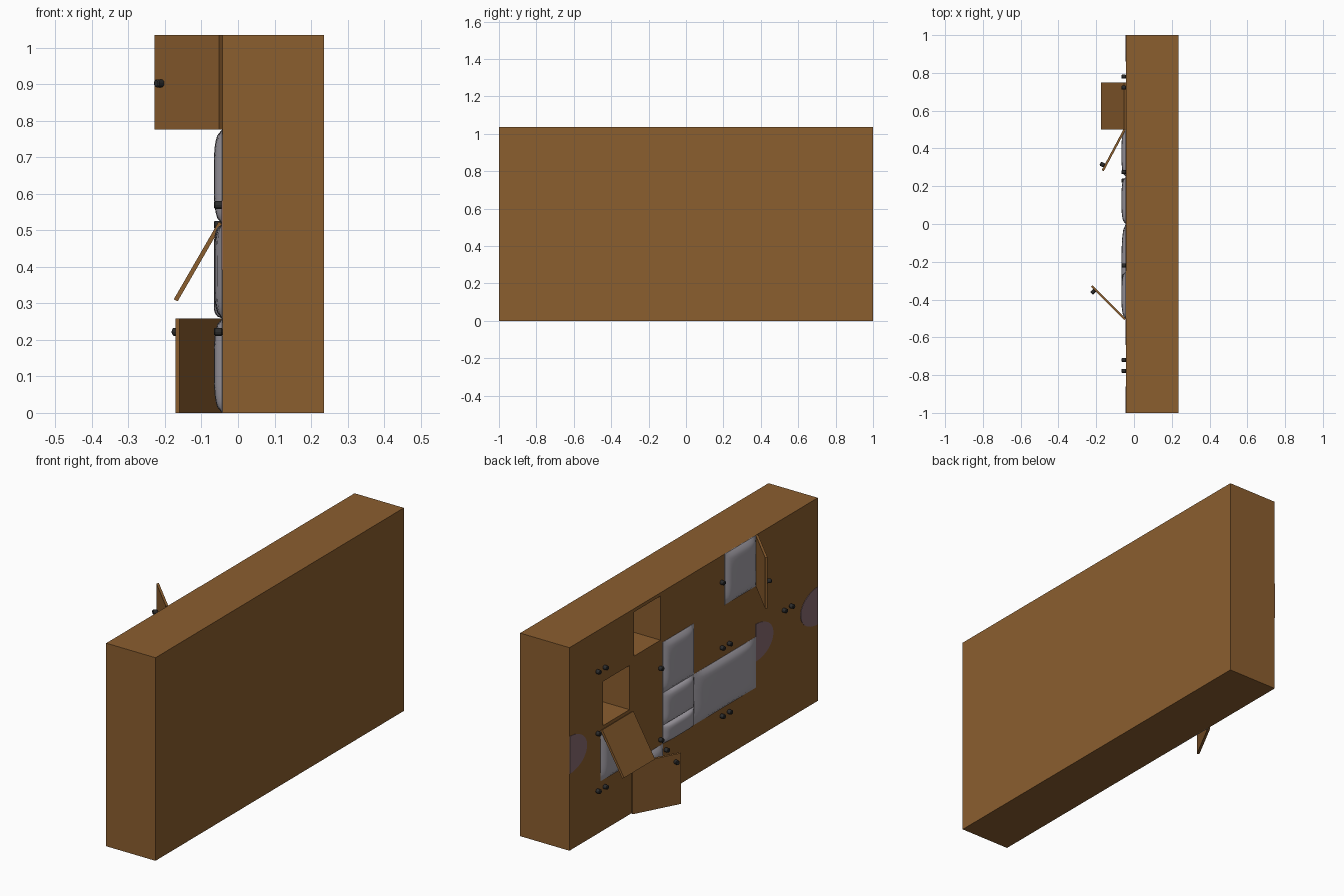
import bpy, bmesh, math
from mathutils import Vector, Matrix

if "Cube" in bpy.data.objects:
    bpy.data.objects.remove(bpy.data.objects["Cube"])

FACE = -0.043          # plane of the drawer fronts (facing -x)
BACK = 0.235
COL, ROW = 0.25, 1.035 / 4


def material(name, rgb):
    m = bpy.data.materials.new(name)
    m.diffuse_color = (*rgb, 1)
    m.use_nodes = True
    m.node_tree.nodes["Principled BSDF"].inputs["Base Color"].default_value = m.diffuse_color
    return m


wood = material("brown wood", (0.26, 0.112, 0.028))
cloth = material("grey cushion", (0.38, 0.36, 0.40))
black = material("black knob", (0.025, 0.025, 0.025))
stain = material("mauve patch", (0.25, 0.15, 0.17))


def finish(name, bm, mat):
    bmesh.ops.recalc_face_normals(bm, faces=bm.faces)
    me = bpy.data.meshes.new(name)
    bm.to_mesh(me)
    bm.free()
    me.materials.append(mat)
    ob = bpy.data.objects.new(name, me)
    bpy.context.collection.objects.link(ob)
    return ob


def box(name, lo, hi, mat, matrix=Matrix()):
    lo, hi = Vector(lo), Vector(hi)
    bm = bmesh.new()
    bmesh.ops.create_cube(bm, size=1)
    for v in bm.verts:
        v.co = matrix @ Vector([(lo[i] + hi[i]) / 2 + v.co[i] * (hi[i] - lo[i]) for i in range(3)])
    return finish(name, bm, mat)


def knob(name, base, direction):
    d = Vector(direction).normalized()
    bm = bmesh.new()
    rot = d.to_track_quat('Z', 'Y').to_matrix().to_4x4()
    bmesh.ops.create_cone(bm, cap_ends=True, segments=12, radius1=0.011, radius2=0.011, depth=0.024,
                          matrix=Matrix.Translation(Vector(base) + d * 0.011) @ rot)
    edges = [e for e in bm.edges if abs((e.verts[0].co - e.verts[1].co).dot(d)) < 1e-5]
    bmesh.ops.bevel(bm, geom=edges, offset=0.003, segments=1, affect='EDGES')
    return finish(name, bm, black)


def cushion(name, y0, y1, z0, z1, bulge=0.022, n=16):
    # padded front, closed at the back inside the cabinet
    bm = bmesh.new()
    bmesh.ops.create_grid(bm, x_segments=n, y_segments=n, size=1)
    for v in bm.verts:
        u, w = v.co.x, v.co.y
        h = (max(0, 1 - u ** 4) * max(0, 1 - w ** 4)) ** 0.6
        v.co = Vector((FACE - 0.001 - bulge * h, y0 + (u + 1) / 2 * (y1 - y0), z0 + (w + 1) / 2 * (z1 - z0)))
    rim = [e for e in bm.edges if e.is_boundary]
    new = bmesh.ops.extrude_edge_only(bm, edges=rim)["geom"]
    for v in new:
        if isinstance(v, bmesh.types.BMVert):
            v.co.x = FACE + 0.003
    bmesh.ops.holes_fill(bm, edges=[e for e in bm.edges if e.is_boundary])
    ob = finish(name, bm, cloth)
    bpy.context.view_layer.objects.active = ob
    ob.select_set(True)
    bpy.ops.object.shade_smooth_by_angle(angle=math.radians(40))
    ob.select_set(False)


def patch(name, y, side, z=0.487, ry=0.14, rz=0.095, n=20):
    # thin half-ellipse plate on the front
    bm = bmesh.new()
    vs = [bm.verts.new((FACE - 0.002, y + side * ry * math.cos(a), z + rz * math.sin(a)))
          for a in [math.pi * (i / n - 0.5) for i in range(n + 1)]]
    f = bm.faces.new(vs)
    out = bmesh.ops.extrude_face_region(bm, geom=[f])["geom"]
    for v in out:
        if isinstance(v, bmesh.types.BMVert):
            v.co.x = FACE + 0.001
    finish(name, bm, stain)


# cabinet body with two empty pigeonholes
body = box("cabinet_body", (FACE, -1, 0), (BACK, 1, 4 * ROW), wood)
for i, (y, r) in enumerate([(0.25, 3), (0.5, 2)]):
    cut = box(f"pigeonhole_cutter_{i}", (FACE - 0.1, y + 0.017, r * ROW + 0.017),
              (BACK - 0.015, y + COL - 0.02, (r + 1) * ROW - 0.017), wood)
    cut.hide_render = True
    cut.hide_viewport = True
    mod = body.modifiers.new("pigeonhole", 'BOOLEAN')
    mod.operation = 'DIFFERENCE'
    mod.solver = 'EXACT'
    mod.object = cut

# cushions filling the open cells
for i, c in enumerate([
        (0.0, 0.25, 2 * ROW, 3 * ROW), (0.0, 0.25, 0.352, 2 * ROW), (0.0, 0.25, ROW, 0.352),
        (-0.5, 0.0, ROW, 2 * ROW), (-0.5, -0.25, 3 * ROW, 4 * ROW),
        (0.5, 0.75, ROW, 2 * ROW), (0.25, 0.5, 0.0, ROW)]):
    cushion(f"cushion_{i}", *c)

# side-hinged open doors: hinge y, direction along y, row, angle, knob height
T = 0.012
for name, y, s, r, ang, kz in [("upper_door", -0.5, 1, 3, 45, 0.903), ("lower_door", 0.5, -1, 0, 28, 0.222)]:
    a = math.radians(ang)
    along = Vector((-math.sin(a), s * math.cos(a), 0))
    out = Vector((-math.cos(a), -s * math.sin(a), 0))
    m = Matrix((along, out, (0, 0, 1))).transposed().to_4x4()
    m.translation = Vector((FACE, y, 0))
    box(name, (0, 0, r * ROW), (COL, T, (r + 1) * ROW), wood, m)
    knob(name + "_knob", m @ Vector((0.222, T, kz)), out)

# top-hinged flap
m = Matrix.Translation((FACE, 0, 2 * ROW)) @ Matrix.Rotation(math.radians(30), 4, 'Y')
box("hinged_flap", (-T, 0.5, -0.245), (0, 0.75, 0), wood, m)

# knobs on the closed doors (y, z)
for i, (y, z) in enumerate([
        (0.78, 0.83), (0.722, 0.83), (0.78, 0.515), (0.78, 0.222), (0.722, 0.222),
        (0.275, 0.655), (0.275, 0.29), (0.23, 0.222),
        (-0.22, 0.57), (-0.278, 0.57), (-0.22, 0.222), (-0.278, 0.222), (-0.22, 0.903),
        (-0.72, 0.57), (-0.778, 0.57)]):
    knob(f"knob_{i}", (FACE, y, z), (-1, 0, 0))

# mauve half-round patches
patch("patch_left", 1.0, -1)
patch("patch_middle", -0.5, -1)
patch("patch_right", -1.0, 1)
